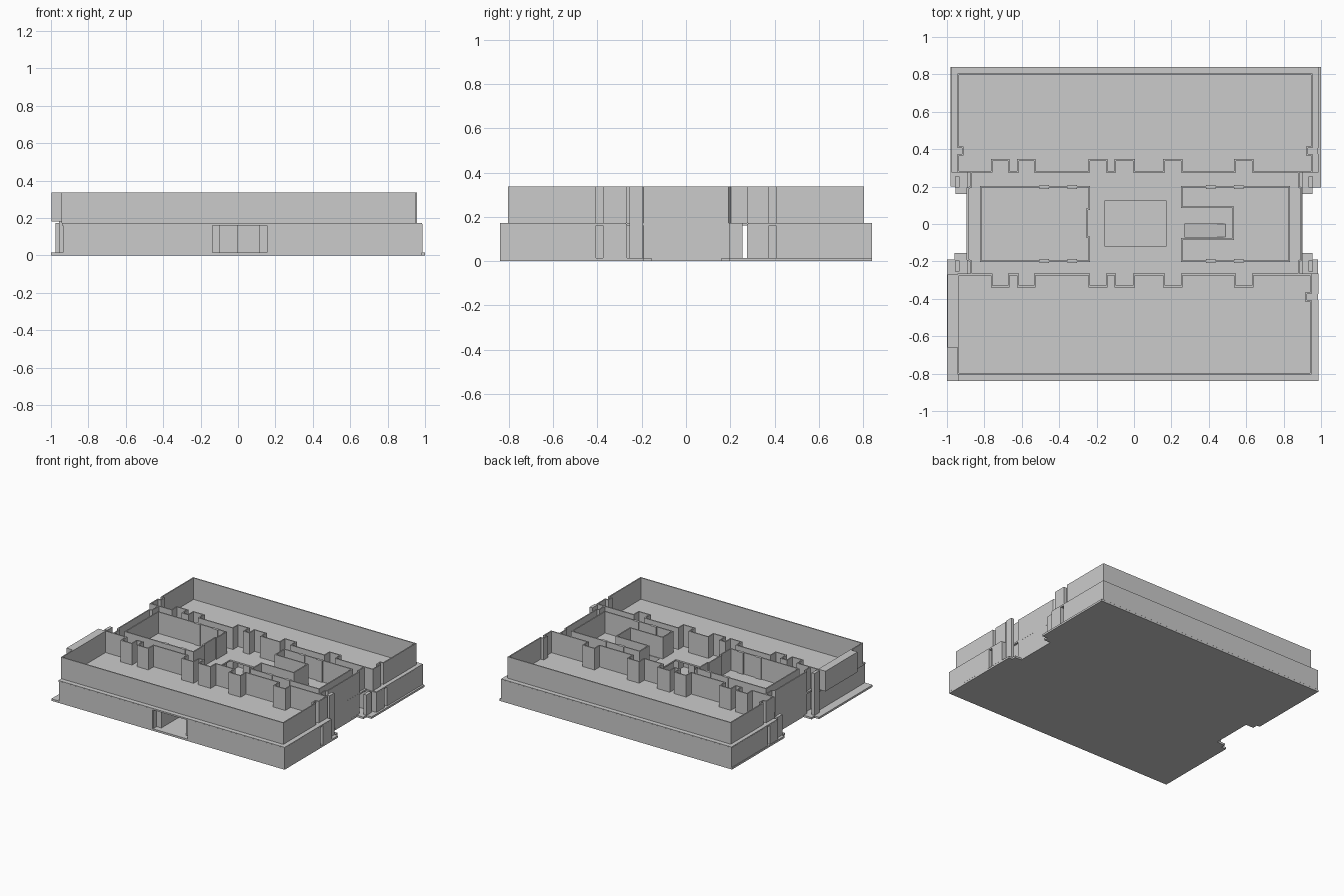
import bpy, bmesh

if "Cube" in bpy.data.objects:
    bpy.data.objects.remove(bpy.data.objects["Cube"])

T = 0.009            # wall thickness
Z0, Z1, Z2 = 0.015, 0.172, 0.337
NOTCHES = [(-0.76, -0.67), (-0.62, -0.53), (-0.24, -0.145),
           (-0.10, 0.0), (0.16, 0.255), (0.54, 0.635)]


def finish(name, bm):
    me = bpy.data.meshes.new(name)
    bm.normal_update()
    bm.to_mesh(me)
    bm.free()
    ob = bpy.data.objects.new(name, me)
    bpy.context.scene.collection.objects.link(ob)
    return ob


def wall(name, pts, z0, z1, closed=False):
    """Thin wall standing on a plan polyline."""
    bm = bmesh.new()
    lo = [bm.verts.new((x, y, z0)) for x, y in pts]
    hi = [bm.verts.new((x, y, z1)) for x, y in pts]
    n = len(pts)
    for i in range(n if closed else n - 1):
        j = (i + 1) % n
        bm.faces.new((lo[i], lo[j], hi[j], hi[i]))
    ob = finish(name, bm)
    m = ob.modifiers.new("thickness", 'SOLIDIFY')
    m.thickness, m.offset, m.use_even_offset = T, 0, True
    return ob


def plate(name, pts, z0, z1):
    """Horizontal slab from a plan outline."""
    bm = bmesh.new()
    f = bm.faces.new([bm.verts.new((x, y, z0)) for x, y in pts])
    r = bmesh.ops.extrude_face_region(bm, geom=[f])
    for v in r["geom"]:
        if isinstance(v, bmesh.types.BMVert):
            v.co.z = z1
    bmesh.ops.recalc_face_normals(bm, faces=bm.faces)
    return finish(name, bm)


def rect(x0, x1, y0, y1):
    return [(x0, y0), (x1, y0), (x1, y1), (x0, y1)]


def cut(ob, x0, x1, y0, y1, z0, z1):
    c = plate("opening_cutter", rect(x0, x1, y0, y1), z0, z1)
    c.hide_render = True
    c.hide_viewport = True
    m = ob.modifiers.new("opening", 'BOOLEAN')
    m.object, m.operation, m.solver = c, 'DIFFERENCE', 'EXACT'


def alcove_line(s, xl, xr):
    """Corridor wall with square alcoves, left to right."""
    y0, y1 = (0.28, 0.342) if s > 0 else (-0.27, -0.334)
    pts = [(xl, y0)]
    for a, b in NOTCHES:
        pts += [(a, y0), (a, y1), (b, y1), (b, y0)]
    return pts + [(xr, y0)]


def wing(s, xl, xr, yout, left_recess):
    """Closed outline of one long wing with recesses in its end walls."""
    pts = alcove_line(s, xl, xr)
    d = 0.025
    pts += [(xr, s * 0.37), (xr - d, s * 0.37), (xr - d, s * 0.41), (xr, s * 0.41)]
    pts += [(xr, s * yout), (xl, s * yout)]
    if left_recess:
        pts += [(xl, s * 0.41), (xl + d, s * 0.41), (xl + d, s * 0.37), (xl, s * 0.37)]
    return pts


# ground slab with stepped side notches
plate("ground_slab", [
    (-1, -0.84), (0.985, -0.84), (0.985, -0.19), (0.955, -0.19), (0.955, -0.155), (0.9, -0.155),
    (0.9, 0.16), (0.955, 0.16), (0.955, 0.195), (1, 0.195), (1, 0.84), (-0.98, 0.84),
    (-0.98, 0.2), (-0.955, 0.2), (-0.955, 0.16), (-0.89, 0.16), (-0.89, -0.155),
    (-0.96, -0.155), (-0.96, -0.19), (-1, -0.19)], 0, Z0)

# upper floor, also the ledge around the set-back storey
floor = plate("upper_floor", [
    (-0.94, -0.84), (0.985, -0.84), (0.985, -0.27), (0.9, -0.27), (0.9, 0.28), (0.985, 0.28),
    (0.985, 0.84), (-0.975, 0.84), (-0.975, 0.28), (-0.89, 0.28), (-0.89, -0.27), (-0.94, -0.27)],
    Z1 - 0.012, Z1)
cut(floor, -0.155, 0.17, -0.12, 0.125, 0.1, 0.25)
cut(floor, 0.27, 0.51, -0.07, 0.0, 0.1, 0.25)

# upper storey wings
wall("upper_rear_wing", wing(1, -0.94, 0.95, 0.80, True), Z1, Z2, True)
wall("upper_front_wing", wing(-1, -0.94, 0.945, 0.80, False), Z1, Z2, True)

# lower storey rear wing
wall("lower_rear_wing", wing(1, -0.972, 0.981, 0.836, True), Z0, Z1 - 0.005, True)

# lower storey front wing, split around the entrance passage
fw = wall("lower_front_wing", wing(-1, -0.93, 0.981, 0.836, False), Z0, Z1 - 0.005, True)
cut(fw, -0.14, 0.16, -0.9, -0.8, Z0 - 0.01, Z1 + 0.02)
cut(fw, -0.095, 0.115, -0.37, -0.2, Z0 - 0.01, Z1 + 0.02)
for x, xj in ((-0.10, -0.14), (0.12, 0.16)):
    wall("entrance_passage_wall", [(xj, -0.836), (xj, -0.79), (x, -0.79), (x, -0.30)], Z0, Z1 - 0.005)

# central rooms on both storeys
for level, z0, z1 in (("lower", Z0, Z1 - 0.005), ("upper", Z1, Z2)):
    wall(level + "_left_room", [
        (-0.82, -0.2), (-0.24, -0.2), (-0.24, -0.07), (-0.25, -0.07), (-0.25, 0.08),
        (-0.24, 0.08), (-0.24, 0.2), (-0.82, 0.2)], z0, z1, True)
    wall(level + "_right_room", [
        (0.255, -0.2), (0.83, -0.2), (0.83, 0.2), (0.255, 0.2), (0.255, 0.09),
        (0.53, 0.09), (0.53, -0.08), (0.255, -0.08)], z0, z1, True)
    # thin piers on the room sides
    for s in (-1, 1):
        for x in (-0.48, -0.33, 0.41, 0.56):
            plate(level + "_room_pier", rect(x - 0.025, x + 0.025, s * 0.198 - 0.01, s * 0.198 + 0.01), z0, z1)

# end walls of the central strip
wall("upper_right_end", [(0.945, -0.27), (0.88, -0.27), (0.88, -0.2), (0.895, -0.19),
                         (0.895, 0.19), (0.88, 0.2), (0.88, 0.28), (0.95, 0.28)], Z1, Z2)
wall("upper_left_end", [(-0.94, -0.27), (-0.87, -0.27), (-0.87, -0.2), (-0.89, -0.19),
                        (-0.89, 0.19), (-0.87, 0.2), (-0.87, 0.28), (-0.94, 0.28)], Z1, Z2)
wall("lower_right_end", [(0.88, -0.27), (0.88, -0.2), (0.895, -0.19), (0.895, 0.19), (0.83, 0.19)], Z0, Z1)
wall("lower_left_end", [(-0.87, -0.27), (-0.87, -0.2), (-0.89, -0.19), (-0.89, 0.19), (-0.82, 0.19)], Z0, Z1)

# corner piers beside the side notches
for x in (-0.945, 0.945):
    for y in (-0.225, 0.225):
        w = 0.012
        plate("porch_pier", rect(x - w, x + w, y - 0.03, y + 0.03), Z0, Z2 if y < 0 else Z1)

# projecting bay on the left of the front wing
plate("left_bay", rect(-0.998, -0.94, -0.66, -0.27), 0.182, Z2)

# stair ramp inside the right alcove
bm = bmesh.new()
prof = [(0.27, Z0), (0.29, Z0), (0.51, Z1 - 0.012), (0.51, Z1), (0.49, Z1)]
f = bm.faces.new([bm.verts.new((x, -0.07, z)) for x, z in prof])
r = bmesh.ops.extrude_face_region(bm, geom=[f])
for v in r["geom"]:
    if isinstance(v, bmesh.types.BMVert):
        v.co.y = 0.0
bmesh.ops.recalc_face_normals(bm, faces=bm.faces)
finish("stair_ramp", bm)
